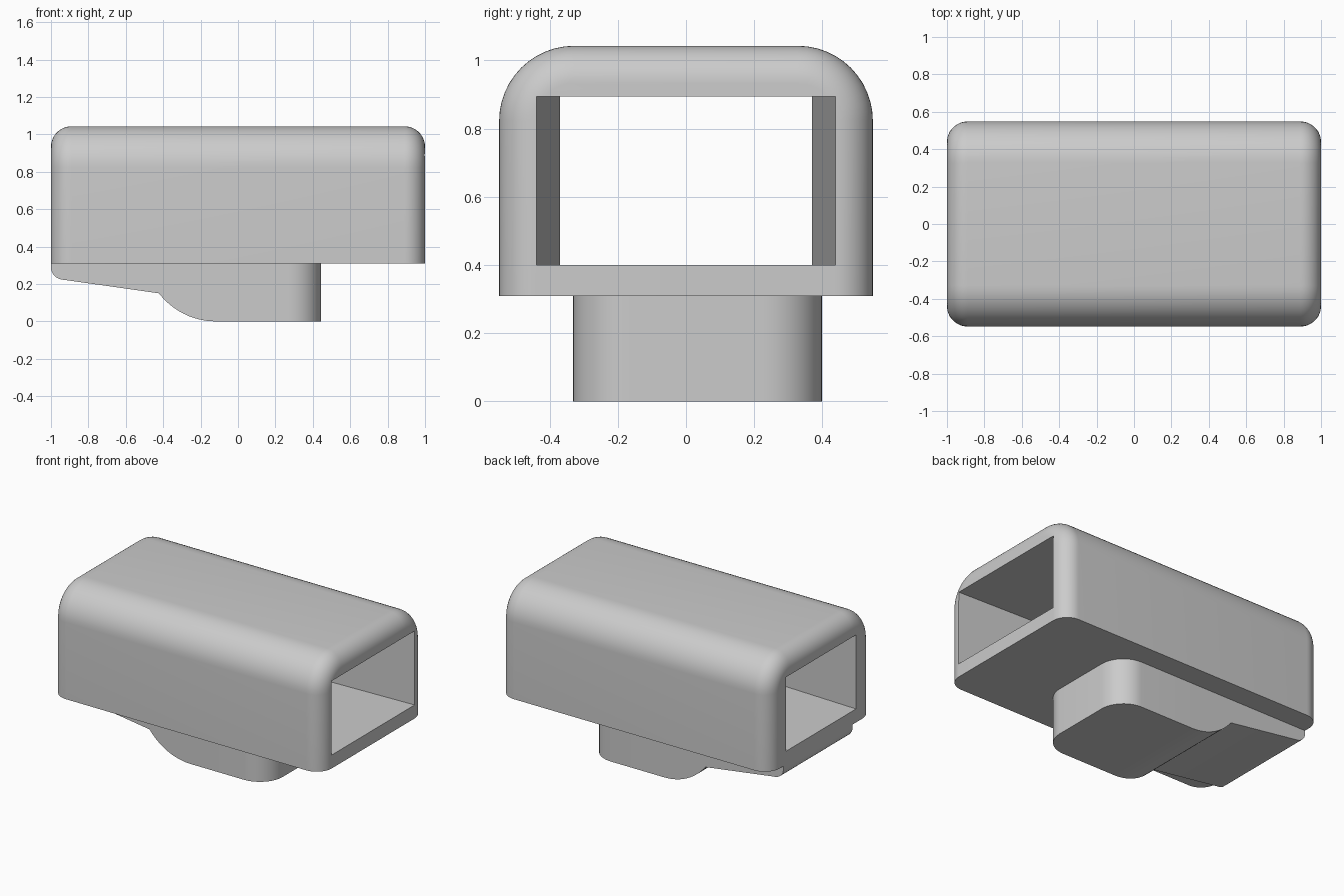
import bpy, bmesh
from math import sin, cos, pi, radians

cube = bpy.data.objects.get("Cube")
if cube:
    bpy.data.objects.remove(cube, do_unlink=True)

grey = bpy.data.materials.new("light grey")
grey.use_nodes = True
grey.diffuse_color = (0.6, 0.6, 0.6, 1)
grey.node_tree.nodes["Principled BSDF"].inputs["Base Color"].default_value = grey.diffuse_color

BOTTOM, TOP, HALF_W = 0.31, 1.043, 0.548
ROUND, END_ROUND = 0.22, 0.11
STEPS = 12


def loft(name, rings):
    """Skin matching closed rings of points and cap both ends."""
    bm = bmesh.new()
    loops = [[bm.verts.new(p) for p in ring] for ring in rings]
    for a, b in zip(loops, loops[1:]):
        for i in range(len(a)):
            j = (i + 1) % len(a)
            bm.faces.new((a[i], a[j], b[j], b[i]))
    bm.faces.new(loops[0])
    bm.faces.new(loops[-1])
    bmesh.ops.recalc_face_normals(bm, faces=bm.faces)
    mesh = bpy.data.meshes.new(name)
    bm.to_mesh(mesh)
    bm.free()
    mesh.materials.append(grey)
    obj = bpy.data.objects.new(name, mesh)
    bpy.context.collection.objects.link(obj)
    return obj


def smooth(obj):
    bpy.ops.object.select_all(action="DESELECT")
    obj.select_set(True)
    bpy.context.view_layer.objects.active = obj
    bpy.ops.object.shade_smooth_by_angle(angle=radians(25))


def body_ring(x, inset):
    """Flat-bottomed section with two rounded top corners."""
    w, top, r = HALF_W - inset, TOP - inset, ROUND - inset
    arc = [(w - r + r * cos(a), top - r + r * sin(a))
           for a in (pi / 2 * i / STEPS for i in range(STEPS + 1))]
    half = [(w, BOTTOM)] + arc
    return [(x, y, z) for y, z in half] + [(x, -y, z) for y, z in reversed(half)]


# Sleeve: rounded at both ends
ends = [(1 - END_ROUND + END_ROUND * sin(a), END_ROUND * (1 - cos(a)))
        for a in (pi / 2 * i / STEPS for i in range(STEPS + 1))]
rings = [body_ring(-x, inset) for x, inset in reversed(ends)]
rings += [body_ring(x, inset) for x, inset in ends]
sleeve = loft("sleeve", rings)


# Rectangular passage, narrowing toward -x
def passage_ring(x):
    w = 0.404 + 0.035 * x
    return [(x, -w, 0.40), (x, w, 0.40), (x, w, 0.895), (x, -w, 0.895)]


cutter = loft("passage_cutter", [passage_ring(-1.1), passage_ring(1.1)])
cutter.hide_render = True
cut = sleeve.modifiers.new("passage", "BOOLEAN")
cut.object = cutter
cut.operation = "DIFFERENCE"
cut.solver = "EXACT"
bpy.context.view_layer.objects.active = sleeve
bpy.ops.object.modifier_apply(modifier=cut.name)
bpy.data.objects.remove(cutter, do_unlink=True)
smooth(sleeve)

# Foot: sloped tail, curved belly, and a block with rounded front corners
FOOT_Y, FOOT_W, FOOT_END, CORNER = 0.034, 0.365, 0.445, 0.17
stations = []
for i in range(9):                       # tail tip fillet
    a = pi / 2 * i / 8
    stations.append((-0.93 - 0.07 * cos(a), 0.288 - 0.066 * sin(a), FOOT_W))
for i in range(STEPS + 1):               # belly arc
    a = radians(51) * (1 - i / STEPS)
    stations.append((-0.12 - 0.39 * sin(a), 0.405 * (1 - cos(a)), FOOT_W))
for i in range(STEPS + 1):               # rounded corners in plan
    a = pi / 2 * i / STEPS
    stations.append((FOOT_END - CORNER + CORNER * sin(a), 0,
                     FOOT_W - CORNER * (1 - cos(a))))

foot = loft("foot", [[(x, FOOT_Y - w, z), (x, FOOT_Y + w, z),
                      (x, FOOT_Y + w, BOTTOM), (x, FOOT_Y - w, BOTTOM)]
                     for x, z, w in stations])
smooth(foot)
